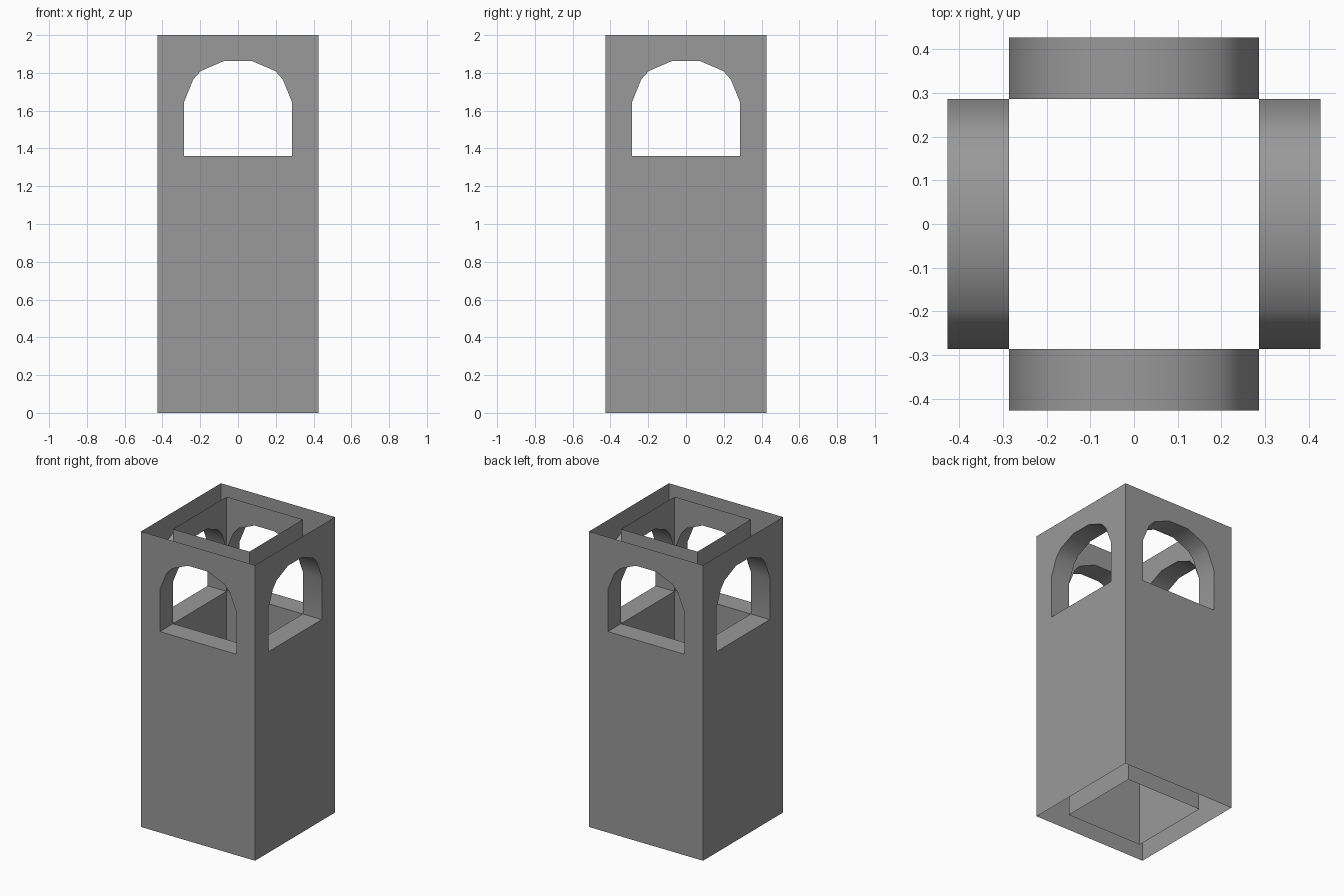
import bpy
import bmesh
import math
from mathutils import Matrix

cube = bpy.data.objects.get("Cube")
if cube:
    bpy.data.objects.remove(cube, do_unlink=True)

OUTER, INNER = 0.427, 0.286      # half widths of the two shells
SILL, TOP = 1.36, 2.0

stone = bpy.data.materials.new("grey_stone")
stone.use_nodes = True
GREY = (0.32, 0.32, 0.32, 1)
stone.diffuse_color = GREY
stone.node_tree.nodes["Principled BSDF"].inputs["Base Color"].default_value = GREY

# Arch outline, left springing point over the crown to the right one
half_arch = [(-INNER, 1.645), (-0.237, 1.765), (-0.197, 1.81), (-0.076, 1.862)]
arch = half_arch + [(-x, z) for x, z in reversed(half_arch)]


def four_sides(name, build):
    """Build the front side, then turn copies of it around the tower."""
    bm = bmesh.new()
    build(bm)
    front = bm.faces[:]
    for i in range(1, 4):
        copy = bmesh.ops.duplicate(bm, geom=front)["geom"]
        verts = [v for v in copy if isinstance(v, bmesh.types.BMVert)]
        bmesh.ops.rotate(bm, verts=verts, cent=(0, 0, 0),
                         matrix=Matrix.Rotation(i * math.pi / 2, 3, 'Z'))
    bmesh.ops.remove_doubles(bm, verts=bm.verts, dist=0.0005)
    mesh = bpy.data.meshes.new(name)
    bm.to_mesh(mesh)
    bm.free()
    mesh.materials.append(stone)
    obj = bpy.data.objects.new(name, mesh)
    bpy.context.collection.objects.link(obj)
    bpy.ops.object.select_all(action='DESELECT')
    obj.select_set(True)
    bpy.context.view_layer.objects.active = obj
    bpy.ops.object.shade_smooth_by_angle(angle=math.radians(30))


def panel(bm, outline, y):
    return bm.faces.new([bm.verts.new((x, y, z)) for x, z in outline])


# Outer shell: plain panel below the sill, arched panel above
def outer_wall(bm):
    panel(bm, [(-OUTER, 0), (OUTER, 0), (OUTER, SILL), (INNER, SILL),
               (-INNER, SILL), (-OUTER, SILL)], -OUTER)
    panel(bm, [(-OUTER, SILL), (-INNER, SILL)] + arch
          + [(INNER, SILL), (OUTER, SILL), (OUTER, TOP), (-OUTER, TOP)], -OUTER)


# Inner shaft: the openings take its full width
def inner_wall(bm):
    panel(bm, [(-INNER, 0), (INNER, 0), (INNER, SILL), (-INNER, SILL)], -INNER)
    panel(bm, arch + [(INNER, TOP), (-INNER, TOP)], -INNER)
    bmesh.ops.reverse_faces(bm, faces=bm.faces[:])


# Lining of each opening, joining the two shells
def arch_lining(bm):
    loop = [(-INNER, SILL)] + arch + [(INNER, SILL)]
    near = [bm.verts.new((x, -OUTER, z)) for x, z in loop]
    far = [bm.verts.new((x, -INNER, z)) for x, z in loop]
    for i in range(len(loop)):
        j = (i + 1) % len(loop)
        bm.faces.new((near[i], near[j], far[j], far[i]))


four_sides("outer_walls", outer_wall)
four_sides("inner_shaft_walls", inner_wall)
four_sides("arch_linings", arch_lining)
